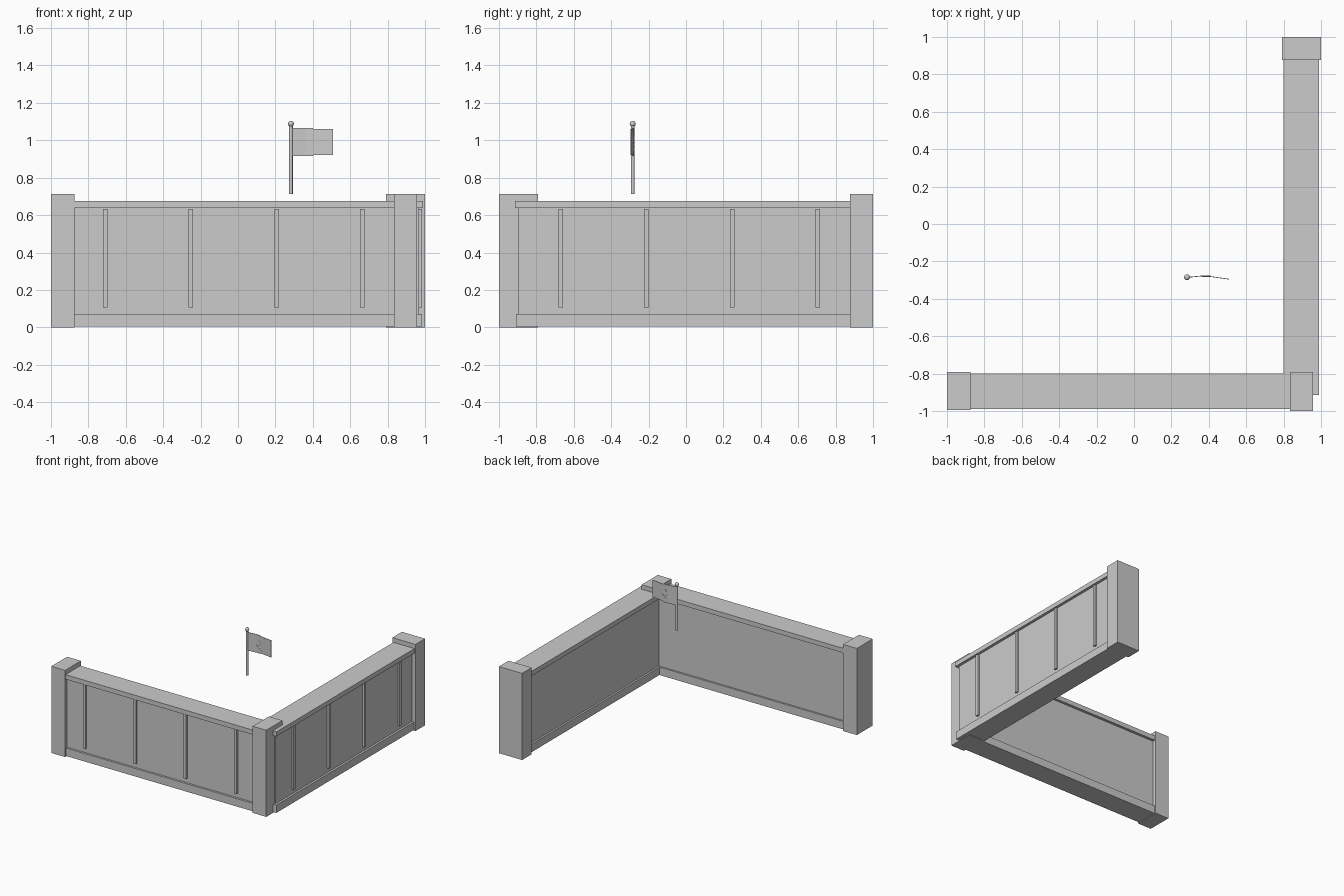
import bpy, bmesh
from math import radians
from mathutils import Vector, Matrix

cube = bpy.data.objects.get("Cube")
if cube:
    bpy.data.objects.remove(cube)

# One plain stone grey
grey = bpy.data.materials.new("stone_grey")
grey.use_nodes = True
colour = (0.6, 0.6, 0.6, 1)
grey.diffuse_color = colour
grey.node_tree.nodes["Principled BSDF"].inputs["Base Color"].default_value = colour


def finish(name, bm):
    bmesh.ops.recalc_face_normals(bm, faces=bm.faces[:])
    mesh = bpy.data.meshes.new(name)
    bm.to_mesh(mesh)
    bm.free()
    mesh.materials.append(grey)
    obj = bpy.data.objects.new(name, mesh)
    bpy.context.collection.objects.link(obj)
    return obj


def box(name, low, high, turn=None):
    low, high = Vector(low), Vector(high)
    bm = bmesh.new()
    bmesh.ops.create_cube(bm, size=1)
    bmesh.ops.scale(bm, vec=high - low, verts=bm.verts)
    if turn is not None:
        bmesh.ops.rotate(bm, matrix=turn, verts=bm.verts)
    bmesh.ops.translate(bm, vec=(low + high) / 2, verts=bm.verts)
    return finish(name, bm)


def wall_box(name, side, along, depth, height):
    """Box given by its run along the wall, distance outward, and height."""
    if side == "front":
        x, y = along, (-depth[1], -depth[0])
    else:
        x, y = depth, along
    return box(side + "_" + name, *zip(x, y, height))


# Two walls: recessed panel, base rail, overhanging cap and outer battens
POST_DEPTH = (0.79, 0.995)
POST_HEIGHT = (0, 0.712)
for side, start, end, first in (("front", -0.89, 0.85, -0.71),
                                ("side", -0.895, 0.89, -0.67)):
    wall_box("panel", side, (start, end), (0.82, 0.968), (0.01, 0.66))
    lead = 0.015 if side == "side" else 0
    wall_box("base_rail", side, (start - lead, end), (0.805, 0.985), (0.005, 0.07))
    wall_box("cap_rail", side, (start - lead - 0.005, end), (0.798, 0.99), (0.637, 0.675))
    for i in range(4):
        centre = first + i * 0.458
        wall_box("batten_%d" % (i + 1), side, (centre - 0.012, centre + 0.012),
                 (0.96, 0.984), (0.107, 0.632))

# Posts at the ends and the corner
wall_box("end_post", "front", (-1, -0.875), POST_DEPTH, POST_HEIGHT)
wall_box("corner_post", "front", (0.833, 0.957), (0.79, 1), POST_HEIGHT)
wall_box("end_post", "side", (0.876, 1), (0.79, 1), POST_HEIGHT)

# Flag pole with a ball on top
PX, PY = 0.283, -0.285
bm = bmesh.new()
bmesh.ops.create_cone(bm, cap_ends=True, segments=12, radius1=0.01, radius2=0.01,
                      depth=0.37, matrix=Matrix.Translation((PX, PY, 0.897)))
pole = finish("flag_pole", bm)
bm = bmesh.new()
bmesh.ops.create_uvsphere(bm, u_segments=12, v_segments=8, radius=0.016,
                          matrix=Matrix.Translation((PX, PY, 1.088)))
ball = finish("pole_ball", bm)
for obj in (pole, ball):
    bpy.context.view_layer.objects.active = obj
    obj.select_set(True)
bpy.ops.object.shade_smooth_by_angle(angle=radians(40))

# Gently bent cloth, slightly narrower toward the free end
bm = bmesh.new()
rows = []
for x, y, bottom, top in ((0.288, -0.285, 0.916, 1.066), (0.36, -0.278, 0.916, 1.066),
                          (0.4, -0.28, 0.916, 1.066), (0.402, -0.28, 0.921, 1.061),
                          (0.508, -0.295, 0.921, 1.061)):
    rows.append([bm.verts.new((x, y + dy, z))
                 for dy, z in ((-0.002, bottom), (0.002, bottom),
                               (0.002, top), (-0.002, top))])
for a, b in zip(rows, rows[1:]):
    for i in range(4):
        j = (i + 1) % 4
        bm.faces.new((a[i], a[j], b[j], b[i]))
bm.faces.new(rows[0])
bm.faces.new(rows[-1])
finish("flag_cloth", bm)

# Raised emblem on both faces: crossed bars below a small round boss
EX, EY = 0.387, -0.279
for angle in (-40, 40):
    box("emblem_bar", (EX - 0.027, EY - 0.0045, 0.956), (EX + 0.027, EY + 0.0045, 0.963),
        Matrix.Rotation(radians(angle), 3, "Y"))
bm = bmesh.new()
bmesh.ops.create_cone(bm, cap_ends=True, segments=10, radius1=0.017, radius2=0.017,
                      depth=0.0095, matrix=Matrix.Translation((EX, EY, 1.005))
                      @ Matrix.Rotation(radians(90), 4, "X"))
finish("emblem_boss", bm)
